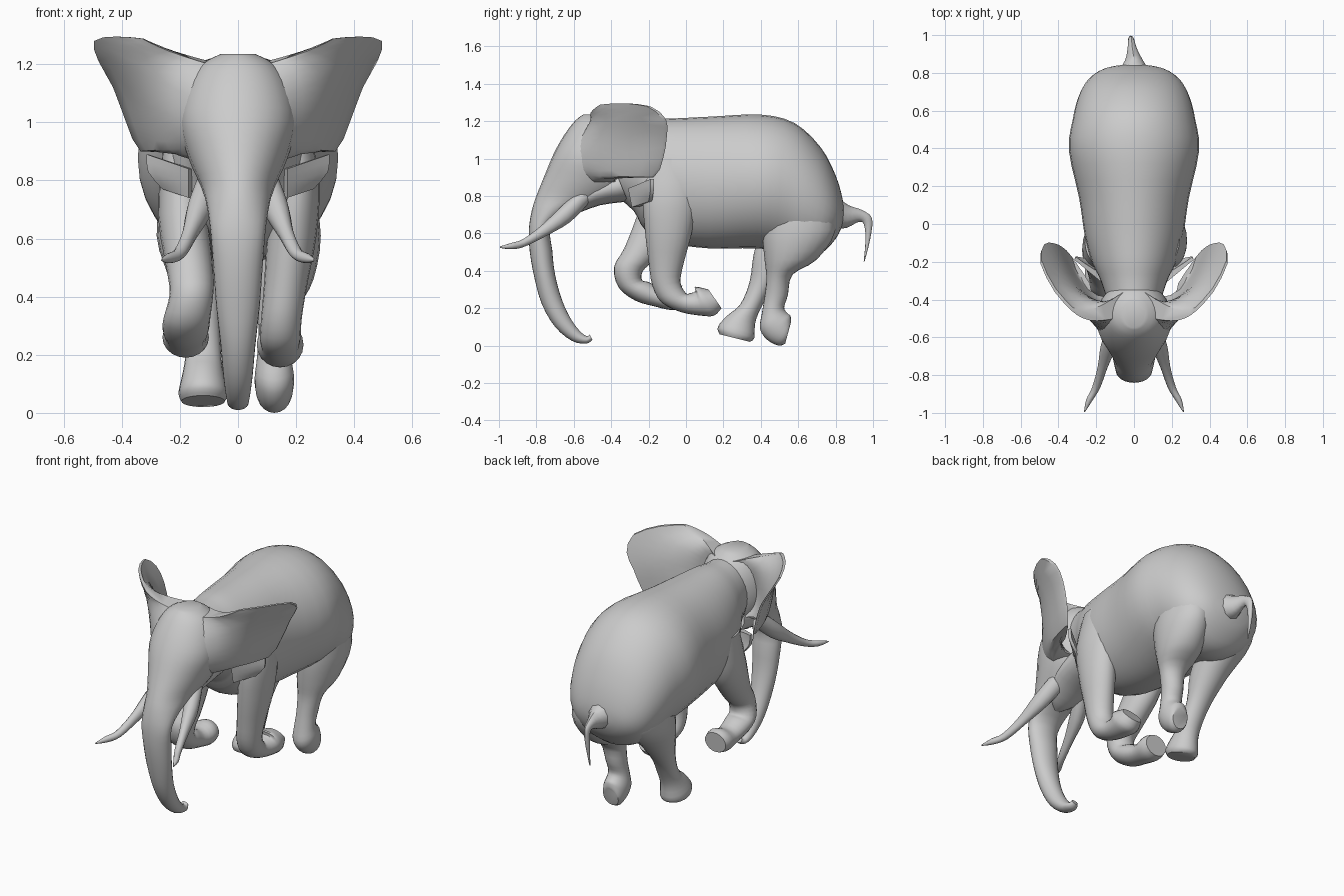
import bpy, bmesh, math
from mathutils import Vector


def spline(pts, k):
    """Smooth interpolation through tuples, k steps per span."""
    v = [Vector(p) for p in pts]
    out = []
    for i in range(len(v) - 1):
        a, b, c, d = v[max(i - 1, 0)], v[i], v[i + 1], v[min(i + 2, len(v) - 1)]
        for j in range(k):
            t = j / k
            out.append(0.5 * (2 * b + (c - a) * t + (2 * a - 5 * b + 4 * c - d) * t * t
                              + (3 * b - a - 3 * c + d) * t ** 3))
    return out + [v[-1]]


def skin(name, loops):
    """Join closed loops of points into a capped, smooth-shaded object."""
    bm = bmesh.new()
    rows = [[bm.verts.new(p) for p in loop] for loop in loops]
    n = len(rows[0])
    for a, b in zip(rows, rows[1:]):
        for i in range(n):
            bm.faces.new((a[i], a[(i + 1) % n], b[(i + 1) % n], b[i]))
    bm.faces.new(rows[0])
    bm.faces.new(rows[-1])
    bmesh.ops.recalc_face_normals(bm, faces=bm.faces)
    me = bpy.data.meshes.new(name)
    bm.to_mesh(me)
    bm.free()
    ob = bpy.data.objects.new(name, me)
    bpy.context.collection.objects.link(ob)
    bpy.context.view_layer.objects.active = ob
    bpy.ops.object.select_all(action='DESELECT')
    ob.select_set(True)
    bpy.ops.object.shade_smooth_by_angle(angle=math.radians(40))


def loft(name, rings, k=3, n=20):
    """Each ring: x centre, half width, then (y, z) of its two silhouette points."""
    loops = []
    for x, w, y1, z1, y2, z2 in spline(rings, k):
        c = Vector((x, (y1 + y2) / 2, (z1 + z2) / 2))
        h = Vector((0, (y1 - y2) / 2, (z1 - z2) / 2))
        loops.append([c + h * math.cos(math.tau * i / n)
                      + Vector((w * math.sin(math.tau * i / n), 0, 0)) for i in range(n)])
    skin(name, loops)


def flap(name, side, root, rim, bow, base, steps=6, k=2):
    """Curved flap from a root line to a rim, thickened backwards towards its root."""
    mirror = Vector((side, 1, 1))
    loops = []
    for a, b in zip(spline(root, k), spline(rim, k)):
        front = [a.lerp(b, t / steps) + Vector(bow) * math.sin(math.pi * t / steps)
                 for t in range(steps + 1)]
        back = [p + Vector((-.3, 1, 0)) * (.018 + base * (1 - t / steps) ** 1.5)
                for t, p in enumerate(front)]
        loops.append([p * mirror for p in front + back[::-1]])
    skin(name, loops)


# body: neck to rump
loft("body", [
    (0, .14, -.42, 1.20, -.40, .82), (0, .18, -.30, 1.20, -.28, .72),
    (0, .22, -.20, 1.21, -.22, .62), (0, .26, -.05, 1.215, -.08, .55),
    (0, .29, .15, 1.225, .12, .52), (0, .345, .40, 1.235, .38, .52),
    (0, .325, .58, 1.19, .52, .50), (0, .295, .72, 1.06, .62, .47),
    (0, .245, .80, .91, .72, .49), (0, .16, .838, .78, .80, .57),
    (0, .05, .845, .70, .835, .64)], n=32)

# head flowing into the trunk
loft("head_and_trunk", [
    (0, .06, -.55, 1.235, -.40, 1.235), (0, .13, -.595, 1.20, -.34, 1.19),
    (0, .18, -.655, 1.12, -.30, 1.10), (0, .20, -.71, 1.02, -.30, .97),
    (0, .17, -.76, .90, -.31, .85), (0, .13, -.80, .80, -.42, .77),
    (0, .11, -.825, .72, -.59, .73), (0, .095, -.84, .62, -.72, .64),
    (0, .085, -.835, .50, -.715, .51), (0, .075, -.81, .36, -.70, .38),
    (0, .06, -.77, .22, -.665, .25), (0, .05, -.70, .10, -.62, .15),
    (0, .04, -.61, .025, -.57, .08), (0, .033, -.535, .01, -.53, .05),
    (0, .02, -.50, .03, -.515, .06)], n=24)

# lower jaw
loft("jaw", [
    (0, .15, -.38, .94, -.31, .77), (0, .14, -.52, .88, -.46, .75),
    (0, .09, -.62, .80, -.60, .70), (0, .03, -.67, .74, -.66, .69)])

# front legs, both folded in mid stride
loft("front_leg_left", [
    (.18, .06, -.20, 1.0, .03, 1.0), (.20, .08, -.23, .80, .06, .80),
    (.185, .085, -.22, .62, .03, .60), (.165, .075, -.20, .45, -.01, .45),
    (.15, .07, -.18, .32, -.03, .34), (.145, .07, -.13, .23, 0, .28),
    (.145, .065, -.03, .18, .02, .28), (.145, .075, .08, .16, .05, .29),
    (.145, .08, .15, .16, .05, .315), (.145, .06, .19, .20, .12, .30)])
loft("front_leg_right", [
    (-.20, .06, -.20, .90, .02, .90), (-.19, .085, -.26, .70, -.02, .65),
    (-.165, .08, -.33, .52, -.17, .46), (-.16, .075, -.385, .42, -.23, .40),
    (-.175, .08, -.36, .31, -.235, .35), (-.18, .08, -.27, .24, -.20, .34),
    (-.18, .07, -.17, .21, -.13, .31), (-.18, .08, -.08, .19, -.06, .33),
    (-.18, .07, -.03, .20, -.02, .32)])

# hind legs
loft("hind_leg_left", [
    (.16, .10, .42, .80, .76, .80), (.165, .12, .41, .60, .80, .62),
    (.15, .11, .42, .46, .70, .46), (.14, .075, .43, .36, .57, .38),
    (.13, .06, .42, .26, .545, .27), (.125, .06, .405, .17, .525, .205),
    (.125, .067, .395, .09, .54, .175), (.125, .067, .435, .03, .558, .16),
    (.125, .06, .495, 0, .562, .135), (.125, .05, .53, .01, .56, .12)])
loft("hind_leg_right", [
    (-.16, .10, .42, .80, .76, .80), (-.16, .12, .39, .60, .78, .62),
    (-.14, .10, .36, .48, .60, .46), (-.13, .07, .34, .34, .47, .32),
    (-.12, .062, .29, .22, .40, .20), (-.12, .07, .22, .16, .37, .12),
    (-.12, .085, .17, .10, .365, .04), (-.12, .075, .18, .06, .34, .02)])

# tail with a broad root
loft("tail", [
    (0, .10, .80, .80, .78, .62), (0, .05, .87, .75, .86, .63),
    (-.01, .025, .94, .725, .92, .66), (-.015, .016, .995, .68, .95, .65),
    (-.02, .012, .985, .57, .96, .57), (-.02, .003, .955, .45, .95, .45)], n=10)

# tusks, ears and shoulder folds on both sides
for side, s in (("left", 1), ("right", -1)):
    loft("tusk_" + side, [
        (s * .085, .05, -.54, .86, -.52, .76), (s * .13, .045, -.66, .75, -.62, .66),
        (s * .165, .027, -.77, .645, -.74, .59), (s * .20, .022, -.87, .57, -.86, .53),
        (s * .235, .018, -.93, .55, -.93, .515), (s * .262, .003, -.995, .53, -.995, .522)], n=12)
    flap("ear_" + side, s,
         [(.10, -.50, 1.20), (.12, -.53, 1.17), (.145, -.56, 1.12), (.16, -.58, 1.06),
          (.165, -.59, 1.0), (.165, -.58, .95), (.16, -.55, .91), (.15, -.50, .87)],
         [(.33, -.46, 1.288), (.42, -.36, 1.295), (.495, -.21, 1.28), (.48, -.125, 1.21),
          (.43, -.12, 1.12), (.385, -.14, 1.0), (.335, -.19, .90), (.24, -.33, .91)],
         (.02, -.03, 0), .12)
    flap("shoulder_fold_" + side, s,
         [(.17, -.31, .84), (.17, -.30, .79), (.17, -.29, .74)],
         [(.315, -.19, .89), (.31, -.19, .83), (.26, -.20, .77)], (0, 0, 0), .02)
